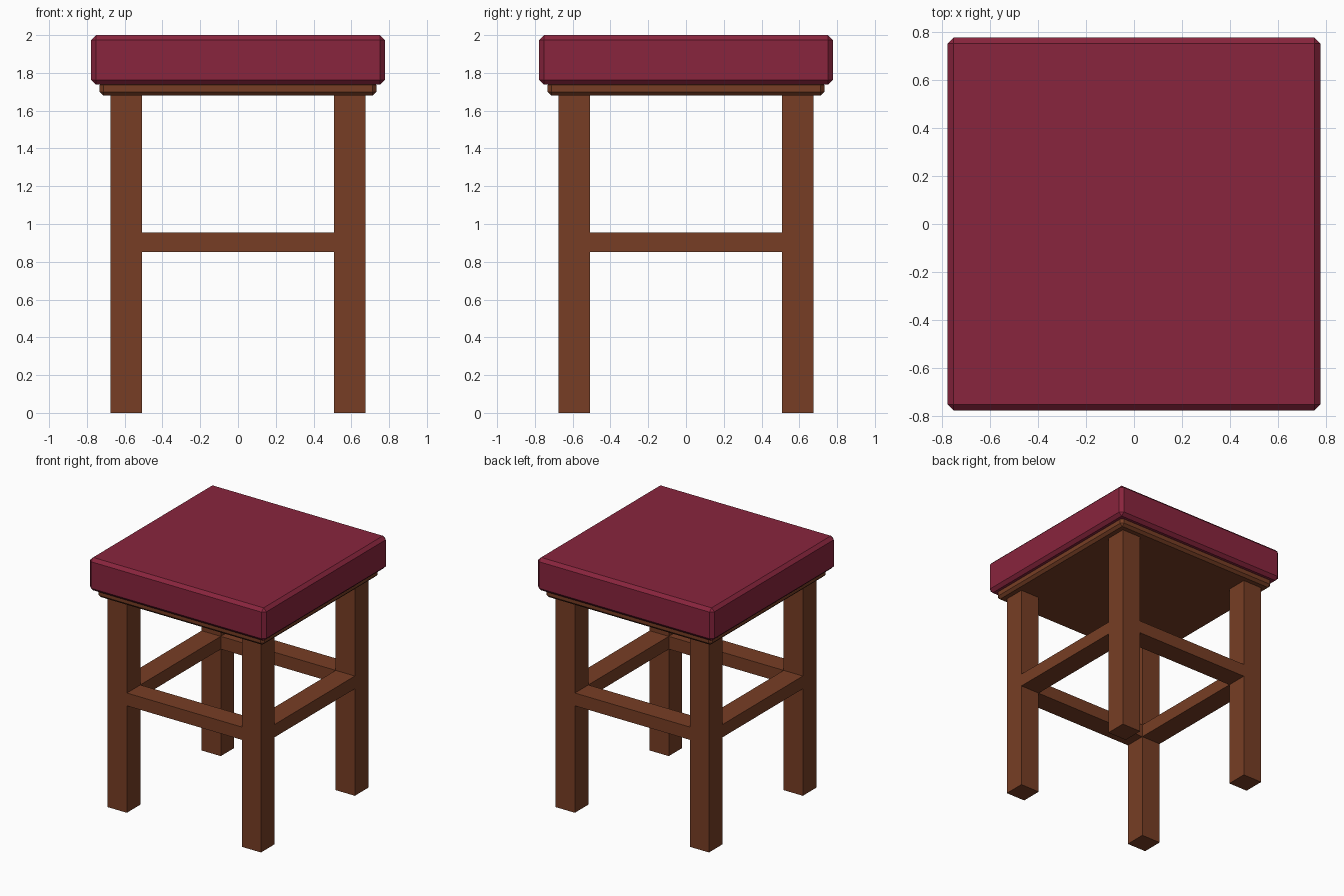
import bpy

if "Cube" in bpy.data.objects:
    bpy.data.objects.remove(bpy.data.objects["Cube"])


def material(name, rgb):
    m = bpy.data.materials.new(name)
    m.diffuse_color = (*rgb, 1)
    m.use_nodes = True
    m.node_tree.nodes["Principled BSDF"].inputs["Base Color"].default_value = m.diffuse_color
    return m


wood = material("brown wood", (0.185, 0.048, 0.018))
fabric = material("crimson fabric", (0.25, 0.018, 0.047))


def box(name, lo, hi, mat, bevel=0):
    """Axis-aligned box between two corners, with an optional flat chamfer."""
    centre = [(a + b) / 2 for a, b in zip(lo, hi)]
    bpy.ops.mesh.primitive_cube_add(size=1, location=centre)
    ob = bpy.context.object
    ob.name = name
    ob.scale = [b - a for a, b in zip(lo, hi)]
    bpy.ops.object.transform_apply(location=False, rotation=False, scale=True)
    ob.data.materials.append(mat)
    if bevel:
        mod = ob.modifiers.new("chamfer", 'BEVEL')
        mod.width = bevel
        mod.segments = 1
    return ob


SEAT, FRAME = 0.777, 0.733          # half widths
INNER, OUTER = 0.507, 0.676         # leg faces measured from the centre
FRAME_Z, SEAT_Z = 1.68, 1.738

# Cushion and the wooden frame beneath it
box("seat_cushion", (-SEAT, -SEAT, SEAT_Z), (SEAT, SEAT, 2.0), fabric, 0.025)
box("seat_frame", (-FRAME, -FRAME, FRAME_Z), (FRAME, FRAME, 1.755), wood, 0.02)

# Four square legs
for sy, depth in ((-1, "front"), (1, "back")):
    for sx, side in ((-1, "left"), (1, "right")):
        xs = sorted((sx * INNER, sx * OUTER))
        ys = sorted((sy * INNER, sy * OUTER))
        box(f"{depth}_{side}_leg", (xs[0], ys[0], 0), (xs[1], ys[1], FRAME_Z + 0.005), wood)

# Four stretchers as deep as the legs, flush with their outer faces
for s, x_name, y_name in ((-1, "front", "left"), (1, "back", "right")):
    a, b = sorted((s * INNER, s * OUTER))
    box(f"{x_name}_stretcher", (-INNER, a, 0.853), (INNER, b, 0.955), wood)
    box(f"{y_name}_stretcher", (a, -INNER, 0.853), (b, INNER, 0.955), wood)
